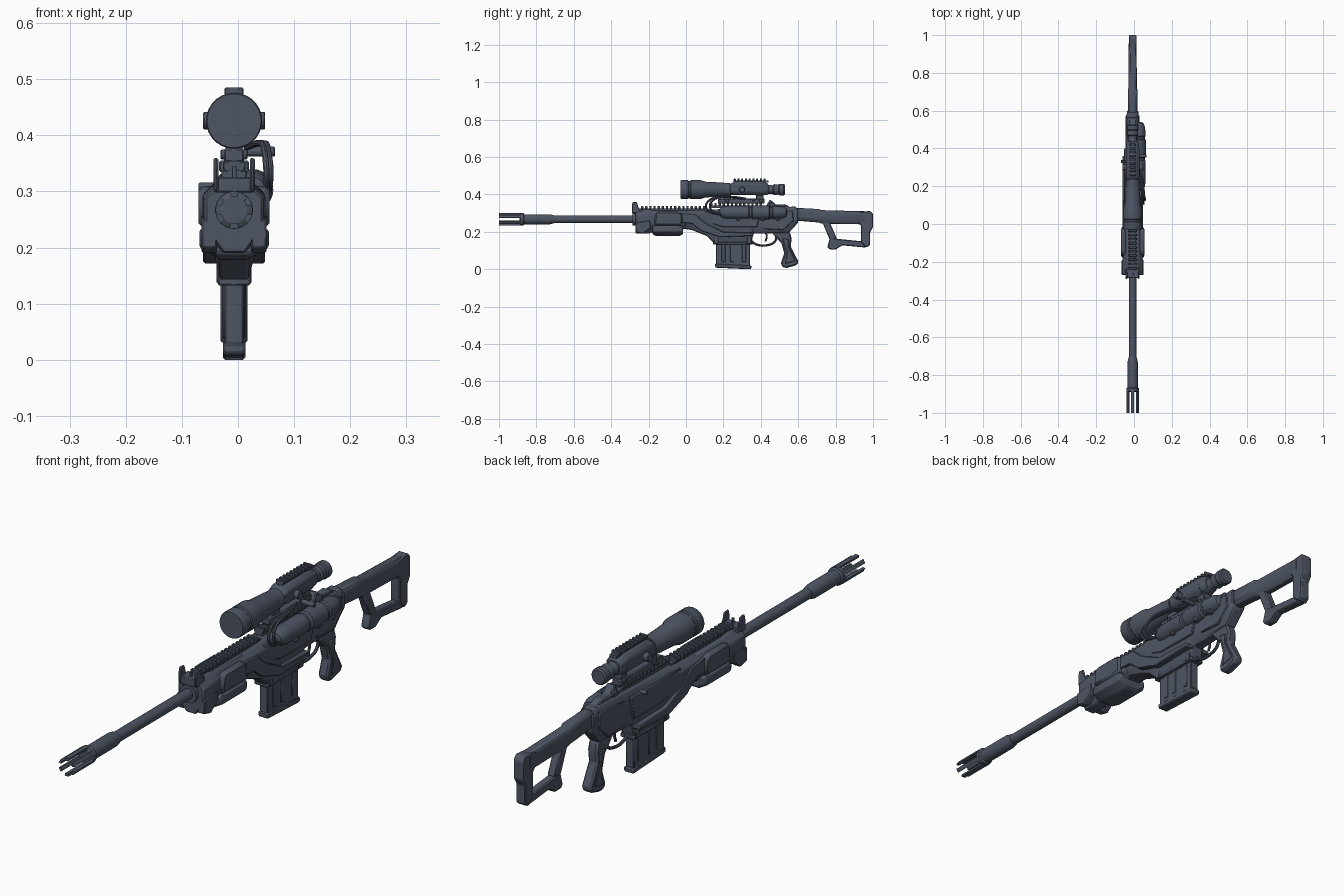
import bpy, bmesh, math
from mathutils import Vector, Matrix

C = -0.007   # centre line of the rifle in x
BZ = 0.267   # bore height
SZ = 0.426   # scope axis height

mat = bpy.data.materials.new("slate")
mat.diffuse_color = (0.075, 0.09, 0.125, 1)


def finish(name, bm, bevel=0.0):
    bmesh.ops.recalc_face_normals(bm, faces=bm.faces)
    me = bpy.data.meshes.new(name)
    bm.to_mesh(me)
    bm.free()
    ob = bpy.data.objects.new(name, me)
    bpy.context.collection.objects.link(ob)
    me.materials.append(mat)
    if bevel:
        m = ob.modifiers.new("bevel", 'BEVEL')
        m.width, m.segments, m.limit_method = bevel, 1, 'ANGLE'
    return ob


def loft(name, rings, bevel=0.0):
    bm = bmesh.new()
    rs = [[bm.verts.new(p) for p in r] for r in rings]
    n = len(rs[0])
    for a, b in zip(rs, rs[1:]):
        for i in range(n):
            bm.faces.new((a[i], a[(i + 1) % n], b[(i + 1) % n], b[i]))
    bm.faces.new(rs[0])
    bm.faces.new(rs[-1])
    return finish(name, bm, bevel)


def plate(name, pts, x0, x1, bevel=0.004):
    return loft(name, [[(x, y, z) for y, z in pts] for x in (x0, x1)], bevel)


def pair(name, pts, inner, outer, bevel=0.003):
    for side, s in (("left", -1), ("right", 1)):
        plate(f"{name}_{side}", pts, C + s * inner, C + s * outer, bevel)


def box(name, x0, x1, y0, y1, z0, z1, bevel=0.003):
    return plate(name, [(y0, z0), (y1, z0), (y1, z1), (y0, z1)], x0, x1, bevel)


def lathe(name, prof, cx, cz, n=24):
    return loft(name, [[(cx + r * math.sin(2 * math.pi * i / n), y, cz + r * math.cos(2 * math.pi * i / n))
                        for i in range(n)] for y, r in prof])


def body(name, secs, bevel=0.004):
    # eight-sided section: y, top, bottom, upper side, lower side, half widths top/middle/bottom
    rings = []
    for y, zt, zb, zh, zl, wt, wm, wb in secs:
        half = [(wt, zt), (wm, zh), (wm, zl), (wb, zb)]
        rings.append([(C + w, y, z) for w, z in half] + [(C - w, y, z) for w, z in half[::-1]])
    return loft(name, rings, bevel)


def tube(name, pts, r):
    cu = bpy.data.curves.new(name, 'CURVE')
    cu.dimensions, cu.bevel_depth, cu.bevel_resolution, cu.resolution_u = '3D', r, 2, 6
    cu.use_fill_caps = True
    sp = cu.splines.new('BEZIER')
    sp.bezier_points.add(len(pts) - 1)
    for b, p in zip(sp.bezier_points, pts):
        b.co = p
        b.handle_left_type = b.handle_right_type = 'AUTO'
    ob = bpy.data.objects.new(name, cu)
    bpy.context.collection.objects.link(ob)
    cu.materials.append(mat)


def knob(name, p0, p1, r, n=12):
    p0, p1 = Vector(p0), Vector(p1)
    d = p1 - p0
    bm = bmesh.new()
    bmesh.ops.create_cone(bm, cap_ends=True, segments=n, radius1=r, radius2=r, depth=d.length,
                          matrix=Matrix.Translation((p0 + p1) / 2) @ d.to_track_quat('Z', 'Y').to_matrix().to_4x4())
    return finish(name, bm, 0.002)


def rail(name, y0, y1, z0, z1, w, pitch=0.022):
    box(name, C - w * 0.8, C + w * 0.8, y0, y1, z0, (z0 + z1) / 2, 0)
    for i in range(int((y1 - y0) / pitch)):
        y = y0 + i * pitch
        box(f"{name}_tooth_{i}", C - w, C + w, y, y + pitch * 0.55, (z0 + z1) / 2 - 0.003, z1, 0.002)


# barrel and muzzle
lathe("barrel", [(-0.72, .020), (-0.2, .020)], C, BZ)
lathe("barrel_sleeve", [(-0.89, .024), (-0.885, .033), (-0.87, .033), (-0.865, .027), (-0.73, .027),
                        (-0.705, .021)], C, BZ)
for k in range(6):
    a0 = math.pi / 3 * k
    ring = []
    for y in (-1.0, -0.875):
        ring.append([(C + r * math.sin(a0 + a), y, BZ + r * math.cos(a0 + a))
                     for r, a in ((.034, -.24), (.034, .24), (.024, .24), (.024, -.24))])
    loft(f"muzzle_prong_{k}", ring)

# handguard
body("handguard", [(-.27, .315, .19, .29, .235, .026, .052, .02), (-.2, .32, .19, .295, .235, .03, .056, .02),
                   (-.17, .315, .2, .29, .235, .03, .05, .025), (0, .315, .215, .29, .24, .03, .05, .03)])
lathe("barrel_collar", [(-.285, .034), (-.26, .034)], C, BZ, 16)
pair("hand_panel", [(-.17, .235), (-.165, .295), (-.15, .31), (-.045, .31), (-.02, .295), (-.02, .235)],
     .035, .063, .008)
body("fore_grip", [(-.18, .23, .19, .225, .205, .05, .056, .03), (-.165, .235, .178, .228, .2, .058, .062, .025),
                   (-.03, .235, .178, .228, .2, .058, .062, .025), (-.015, .23, .19, .225, .205, .05, .056, .03)])
pair("front_fin", [(-.27, .2), (-.23, .19), (-.19, .22), (-.19, .26), (-.27, .25)], .03, .058)
rail("top_rail", -.24, .12, .312, .338, .022)

# front sight
pair("front_sight_ear", [(-.29, .3), (-.29, .34), (-.285, .36), (-.262, .358), (-.256, .335), (-.235, .3)],
     .028, .037)
box("front_sight_base", C - .036, C + .036, -.285, -.235, .298, .326)
box("front_sight_post", C - .004, C + .004, -.27, -.262, .32, .345, .001)

# receiver
body("receiver", [(-.03, .315, .22, .295, .245, .028, .044, .03), (.03, .315, .21, .3, .245, .028, .05, .03),
                  (.11, .318, .178, .3, .24, .028, .05, .026), (.155, .32, .135, .3, .23, .028, .044, .024),
                  (.35, .33, .135, .305, .22, .026, .038, .024), (.36, .33, .19, .305, .22, .026, .038, .022),
                  (.55, .335, .195, .31, .23, .022, .034, .02), (.6, .325, .25, .31, .265, .02, .03, .02)])
pair("swoosh_panel", [(-.03, .30), (.05, .295), (.1, .25), (.2, .2), (.36, .195), (.36, .178), (.18, .172),
                      (.08, .205), (.03, .245), (-.03, .25)], .02, .055)
pair("side_panel", [(.1, .31), (.12, .25), (.2, .225), (.38, .225), (.4, .31)], .03, .046)
pair("rear_panel", [(.42, .31), (.42, .215), (.52, .21), (.575, .26), (.57, .315)], .025, .037)
pair("magwell_rib", [(.15, .135), (.175, .135), (.175, .21), (.15, .21)], .015, .031)
pair("magwell_rear_rib", [(.325, .135), (.35, .135), (.35, .21), (.325, .21)], .015, .031)
box("magwell_lip", C - .029, C + .029, .145, .358, .132, .146)
knob("charging_handle", (C - .03, .33, .308), (C - .063, .33, .308), .008)

# magazine
plate("magazine", [(.16, .18), (.16, .025), (.342, .012), (.342, .18)], C - .017, C + .017, .003)
plate("magazine_base", [(.155, .03), (.155, .012), (.165, .008), (.34, 0), (.35, .003), (.35, .02)], C - .02, C + .02)
for i, y in enumerate((.19, .235, .3)):
    pair(f"magazine_rib_{i}", [(y, .04), (y + .02, .038), (y + .02, .135), (y, .135)], .012, .0195, .002)

# trigger, guard and grip
tube("trigger_guard", [(C, .352, .15), (C, .375, .133), (C, .44, .13), (C, .475, .148), (C, .485, .185)], .006)
tube("trigger", [(C, .425, .2), (C, .432, .175), (C, .424, .148)], .005)
body_grip = [(.455, .2), (.555, .2), (.565, .165), (.56, .12), (.602, .04), (.592, .022), (.535, .006), (.512, .014),
             (.508, .035), (.525, .085), (.51, .14), (.485, .165)]
plate("pistol_grip", body_grip, C - .02, C + .02, .007)
pair("grip_panel", [(.515, .165), (.55, .16), (.548, .12), (.585, .045), (.53, .03), (.54, .09)], .015, .024)

# skeleton stock
body("stock_tube", [(.565, .33, .262, .318, .28, .016, .024, .014), (.71, .322, .25, .308, .268, .018, .025, .014),
                    (.725, .316, .244, .302, .262, .015, .022, .012), (.96, .31, .24, .298, .258, .014, .021, .014)])
body("stock_collar", [(.56, .335, .25, .32, .27, .02, .03, .018), (.59, .335, .258, .32, .275, .02, .03, .018)])
plate("stock_front_strut", [(.725, .26), (.768, .16), (.807, .162), (.765, .26)], C - .016, C + .016)
plate("stock_foot", [(.77, .17), (.755, .118), (.768, .106), (.8, .105), (.835, .128), (.96, .116), (.985, .14),
                     (.935, .15), (.815, .162)], C - .016, C + .016)
plate("stock_butt", [(.915, .305), (.92, .25), (.935, .235), (.935, .145), (.965, .116), (.985, .13), (.985, .2),
                     (1, .225), (1, .295), (.985, .312)], C - .02, C + .02)

# rear sight and bolt cap
plate("rear_sight", [(.42, .325), (.435, .35), (.45, .374), (.465, .36), (.48, .345), (.53, .348), (.56, .33)],
      C - .018, C + .018)
pair("rear_sight_knob", [(.445, .335), (.475, .335), (.475, .355), (.445, .355)], .012, .027)

# side canister with end caps and bands
lathe("side_canister", [(.175, .008), (.182, .022), (.2, .032), (.225, .035), (.335, .035), (.34, .031), (.35, .031),
                        (.355, .037), (.445, .037), (.45, .031), (.46, .031), (.465, .035), (.51, .033),
                        (.535, .024), (.54, .01)], .026, .303)
for i, y in enumerate((.27, .4, .48)):
    box(f"canister_bracket_{i}", C + .02, .052, y, y + .02, .262, .278)

# cables from the mount to the canister
for i, (dx, dy) in enumerate(((0, 0), (.007, .02))):
    tube(f"cable_{i}", [(.015, .3 + dy, .378), (.036 + dx, .22 + dy, .386), (.048 + dx, .12 + dy, .365),
                        (.051 + dx, .11 + dy, .325), (.048, .18, .295), (.04, .22, .295)], .0055)
knob("cable_plug", (C + .02, .36, .371), (.066, .36, .371), .009)

# scope
lathe("scope", [(-.03, .048), (-.026, .05), (.01, .05), (.014, .047), (.022, .047), (.026, .05), (.08, .05),
                (.105, .042), (.19, .038), (.25, .029), (.43, .029), (.44, .024), (.465, .023), (.47, .029),
                (.495, .027), (.5, .031), (.522, .031), (.528, .026)], C, SZ, 28)
body("scope_saddle", [(.235, .455, .405, .445, .42, .02, .034, .025), (.26, .47, .4, .455, .415, .02, .036, .025),
                      (.4, .47, .4, .455, .415, .02, .036, .025), (.44, .458, .405, .445, .42, .018, .03, .022)])
rail("scope_rail", .255, .44, .465, .485, .017, .02)
for s in (-1, 1):
    knob(f"scope_turret_{s}", (C, .3, SZ), (C + s * .055, .3, SZ), .016)
    knob(f"scope_lever_{s}", (C, .22, .366), (C + s * .024, .22, .366), .009)
    knob(f"scope_clamp_{s}", (C, .4, .366), (C + s * .024, .4, .366), .009)

# scope mount
rail("mount_rail", .13, .43, .328, .354, .02)
box("mount_bridge", C - .018, C + .018, .17, .42, .352, .377)
for i, y in enumerate((.2, .375)):
    box(f"mount_foot_{i}", C - .015, C + .015, y, y + .04, .37, .41)
    lathe(f"mount_ring_{i}", [(y, .036), (y + .035, .036)], C, SZ)

# convert tubes to mesh, then smooth round parts while keeping edges sharp
bpy.ops.object.select_all(action='DESELECT')
for ob in bpy.context.scene.objects:
    if ob.type == 'CURVE':
        ob.select_set(True)
        bpy.context.view_layer.objects.active = ob
bpy.ops.object.convert(target='MESH')
bpy.ops.object.select_all(action='SELECT')
bpy.ops.object.shade_smooth_by_angle(angle=math.radians(28))
